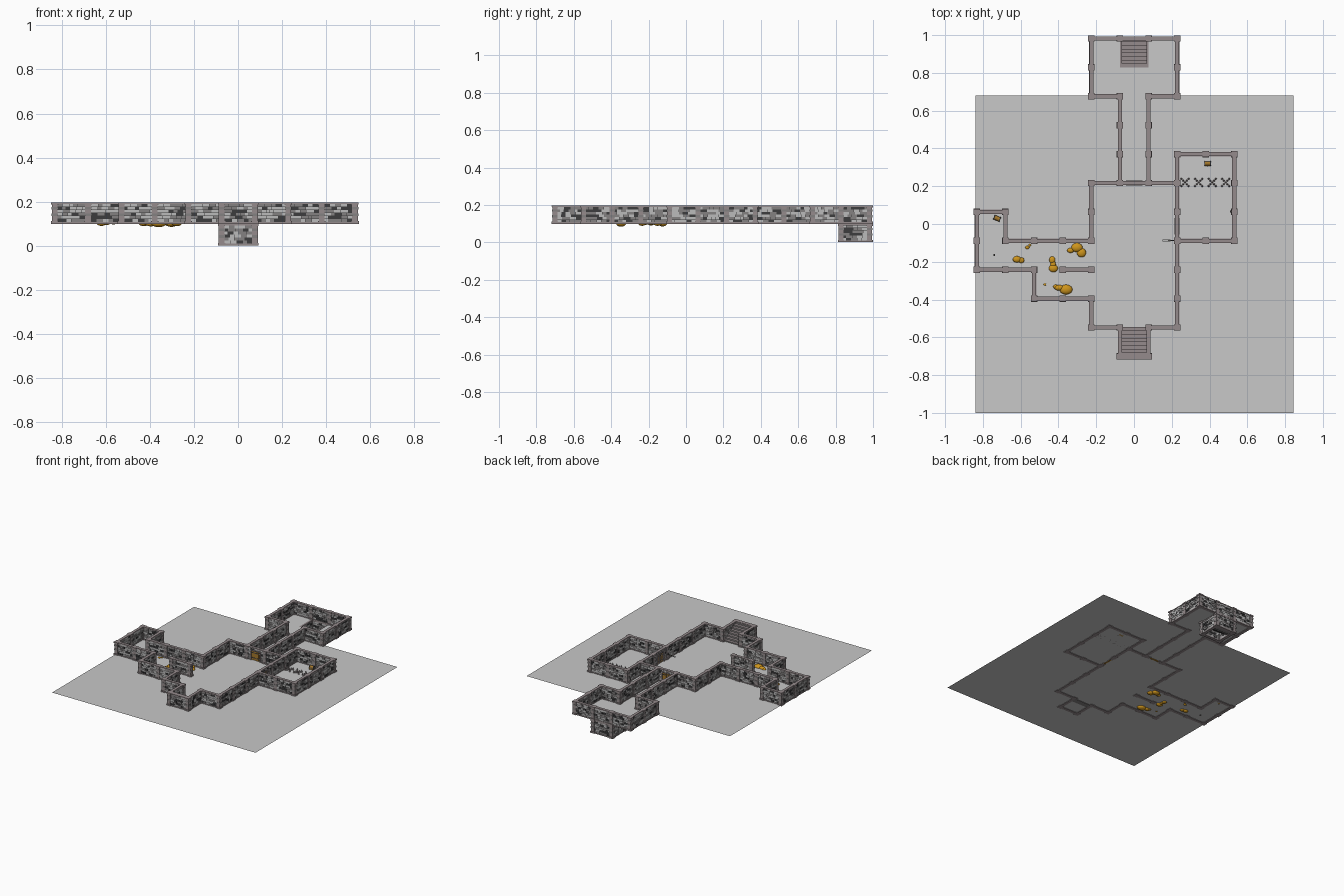
import bpy, bmesh, math, random
from mathutils import Matrix, Vector

if "Cube" in bpy.data.objects:
    bpy.data.objects.remove(bpy.data.objects["Cube"])

random.seed(4)

COLOURS = {
    "trim_stone": (0.30, 0.26, 0.265), "light_brick": (0.50, 0.50, 0.50),
    "mid_brick": (0.23, 0.22, 0.22), "dark_brick": (0.045, 0.045, 0.047),
    "floor_grey": (0.58, 0.58, 0.58), "gold": (0.62, 0.30, 0.012),
    "wood": (0.38, 0.19, 0.025), "iron": (0.07, 0.065, 0.06),
}
NAMES = list(COLOURS)
MATS = []
for n, c in COLOURS.items():
    m = bpy.data.materials.new(n)
    m.diffuse_color = (*c, 1)
    m.use_nodes = True
    m.node_tree.nodes["Principled BSDF"].inputs["Base Color"].default_value = m.diffuse_color
    MATS.append(m)
TRIM, LIGHT, MID, DARK, FLOOR, GOLD, WOOD, IRON = range(8)


def X(i): return -0.832 + 0.1515 * i
def Y(j): return 0.982 - 0.153 * j


def box(bm, M, lo, hi, mat):
    """Box between two corners in the frame M."""
    lo, hi = Vector(lo), Vector(hi)
    S = Matrix.Translation((lo + hi) / 2) @ Matrix.Diagonal((*(hi - lo), 1))
    for v in bmesh.ops.create_cube(bm, size=1, matrix=M @ S)["verts"]:
        for f in v.link_faces:
            f.material_index = mat


def cone(bm, M, r1, r2, h, mat, seg=6):
    r = bmesh.ops.create_cone(bm, cap_ends=True, segments=seg, radius1=r1,
                              radius2=r2, depth=h, matrix=M)
    for v in r["verts"]:
        for f in v.link_faces:
            f.material_index = mat


def finish(bm, name):
    me = bpy.data.meshes.new(name)
    bm.to_mesh(me)
    bm.free()
    for m in MATS:
        me.materials.append(m)
    ob = bpy.data.objects.new(name, me)
    bpy.context.collection.objects.link(ob)
    return ob


I4 = Matrix.Identity(4)
H = 0.098          # height of one storey
ZF = 0.102         # floor level
T = 0.007          # half thickness of wall core


def bricks(bm, M, x0, x1, z0, z1):
    """Wall core with irregular brick courses on both sides."""
    box(bm, M, (x0, -T, z0), (x1, T, z1), DARK)
    rows = max(1, round((z1 - z0) / 0.0135))
    h = (z1 - z0) / rows
    for side in (-1, 1):
        for r in range(rows):
            x = x0
            while x < x1 - 0.002:
                e = x + random.uniform(0.016, 0.036)
                if e > x1 - 0.01:
                    e = x1
                d = T + random.uniform(0.0012, 0.0035)
                mat = random.choice((LIGHT, LIGHT, MID, MID, DARK))
                z = z0 + r * h
                ys = sorted((side * T * 0.8, side * d))
                box(bm, M, (x, ys[0], z + 0.0007), (e - 0.0012, ys[1], z + h - 0.0007), mat)
                x = e


def panel(bm, a, b, base, door=False):
    """One wall bay between two columns."""
    d = b - a
    L = d.length
    M = Matrix.Translation((a.x, a.y, base)) @ Matrix.Rotation(math.atan2(d.y, d.x), 4, 'Z')
    box(bm, M, (0, -0.0105, H - 0.007), (L, 0.0105, H), TRIM)
    if not door:
        box(bm, M, (0, -0.0115, 0), (L, 0.0115, 0.009), TRIM)
        bricks(bm, M, 0.012, L - 0.012, 0.009, H - 0.007)
        return M, L
    o0, o1, top = L / 2 - 0.04, L / 2 + 0.04, 0.076
    for p, q in ((0, o0), (o1, L)):
        box(bm, M, (p, -0.0115, 0), (q, 0.0115, 0.009), TRIM)
    bricks(bm, M, 0.012, o0, 0.009, H - 0.007)
    bricks(bm, M, o1, L - 0.012, 0.009, H - 0.007)
    bricks(bm, M, o0, o1, top, H - 0.007)
    for p in (o0, o1):                      # door jambs and lintel
        box(bm, M, (p - 0.004, -0.013, 0), (p + 0.004, 0.013, top), TRIM)
    box(bm, M, (o0 - 0.004, -0.013, top - 0.004), (o1 + 0.004, 0.013, top + 0.004), TRIM)
    return M, L


def column(bm, x, y, base):
    """Square column with a wider foot and cap and a banded shaft."""
    for r, z0, z1, m in ((0.017, 0, 0.012, TRIM), (0.013, 0.012, H - 0.01, TRIM),
                         (0.0145, 0.035, 0.048, MID), (0.0145, 0.066, 0.077, MID),
                         (0.0165, H - 0.010, H, TRIM)):
        box(bm, I4, (x - r, y - r, base + z0), (x + r, y + r, base + z1), m)


# Wall layout as runs of grid nodes
RUNS = [
    [(5, 2), (4, 2), (4, 0), (7, 0), (7, 2), (6, 2), (6, 5)],
    [(5, 2), (5, 5)],
    [(4, 5), (7, 5), (7, 10), (6, 10), (6, 11)],
    [(4, 5), (4, 7), (1, 7), (1, 6), (0, 6), (0, 8), (2, 8), (2, 9), (4, 9),
     (4, 10), (5, 10), (5, 11), (6, 11)],
    [(3, 8), (4, 8)],
    [(7, 5), (7, 4), (9, 4), (9, 7), (7, 7)],
]
DOORS = {((5, 5), (6, 5)), ((7, 6), (7, 7))}
walls, door_frames, nodes = bmesh.new(), [], set()
for run in RUNS:
    for p, q in zip(run, run[1:]):
        n = max(abs(p[0] - q[0]), abs(p[1] - q[1]))
        sx, sy = (q[0] - p[0]) // n, (q[1] - p[1]) // n
        for k in range(n):
            a = (p[0] + sx * k, p[1] + sy * k)
            b = (a[0] + sx, a[1] + sy)
            nodes |= {a, b}
            isdoor = (a, b) in DOORS
            fr = panel(walls, Vector((X(a[0]), Y(a[1]))), Vector((X(b[0]), Y(b[1]))), 0.099, isdoor)
            if isdoor:
                door_frames.append(fr)
finish(walls, "brick_walls")
cols = bmesh.new()
for i, j in sorted(nodes):
    column(cols, X(i), Y(j), 0.099)
finish(cols, "wall_columns")

# Sunken stair well
well = bmesh.new()
ring = [(5, 0), (6, 0), (6, 1), (5, 1)]
for k in range(4):
    a, b = ring[k], ring[(k + 1) % 4]
    panel(well, Vector((X(a[0]), Y(a[1]))), Vector((X(b[0]), Y(b[1]))), 0.001)
    column(well, X(a[0]), Y(a[1]), 0.001)
finish(well, "stair_well_walls")


def stairs(name, j_low, base):
    """Flight climbing towards the front, with a landing beam at the top."""
    bm = bmesh.new()
    y0, y1, n = Y(j_low), Y(j_low + 1), 8
    s = (y1 - y0) / n
    xa, xb = X(5) + 0.008, X(6) - 0.008
    for k in range(n):
        z = base + (H - 0.002) * (k + 1) / n
        box(bm, I4, (xa, y0 + s * (k + 1), max(base, z - 0.03)), (xb, y0 + s * k, z - 0.003), MID)
        box(bm, I4, (xa, y0 + s * (k + 1), z - 0.003), (xb, y0 + s * k + 0.002, z), TRIM)
    box(bm, I4, (X(5) - 0.017, y1 - 0.017, base + H - 0.006),
        (X(6) + 0.017, y1 + 0.012, base + H), TRIM)
    finish(bm, name)


stairs("stairs_up", 10, 0.099)
stairs("stairs_down", 0, 0.003)

# Ground sheet and back room floor, leaving the stair well open
fl = bmesh.new()
for x0, y0, x1, y1 in ((-0.84, -1.0, 0.845, 0.68), (X(4), 0.68, X(7), Y(1)),
                       (X(4), Y(1), X(5), Y(0)), (X(6), Y(1), X(7), Y(0))):
    f = fl.faces.new([fl.verts.new((x, y, ZF)) for x, y in
                      ((x0, y0), (x1, y0), (x1, y1), (x0, y1))])
    f.material_index = FLOOR
finish(fl, "floor")

# Plank doors with iron bands
for name, (M, L), band in (("corridor_door", door_frames[0], WOOD), ("side_door", door_frames[1], IRON)):
    bm = bmesh.new()
    for k in range(5):
        x = L / 2 - 0.037 + k * 0.0148
        box(bm, M, (x, -0.005, -0.001), (x + 0.0138, 0.005, 0.074), WOOD)
    for z in (0.016, 0.054):
        box(bm, M, (L / 2 - 0.037, -0.0065, z), (L / 2 + 0.037, 0.0065, z + 0.006), IRON)
    if band == IRON:                        # upright bars on the side door
        for k in range(4):
            x = L / 2 - 0.03 + k * 0.019
            box(bm, M, (x, -0.008, 0), (x + 0.005, 0.008, 0.073), TRIM)
    finish(bm, name)

# Chests with rounded lids
for name, x, y, rot in (("chest_east", 0.39, 0.32, 0), ("chest_west", -0.725, 0.03, -0.4)):
    M = Matrix.Translation((x, y, ZF)) @ Matrix.Rotation(rot, 4, 'Z')
    bm = bmesh.new()
    box(bm, M, (-0.017, -0.012, 0), (0.017, 0.012, 0.014), WOOD)
    turn = Matrix.Rotation(math.pi / 2, 4, 'Y')
    cone(bm, M @ Matrix.Translation((0, 0, 0.014)) @ turn, 0.012, 0.012, 0.034, WOOD, 12)
    for s in (-0.0155, 0.0155):
        box(bm, M, (s - 0.0025, -0.013, 0), (s + 0.0025, 0.013, 0.014), IRON)
        cone(bm, M @ Matrix.Translation((s, 0, 0.014)) @ turn, 0.013, 0.013, 0.005, IRON, 12)
    box(bm, M, (-0.003, -0.0145, 0.009), (0.003, -0.012, 0.017), IRON)
    finish(bm, name)

# Smooth golden mounds lying on the floor: x, y, radius x, radius y
bm = bmesh.new()
for x, y, rx, ry in ((-0.62, -0.187, 0.022, 0.017), (-0.597, -0.192, 0.016, 0.015),
                     (-0.565, -0.124, 0.011, 0.009), (-0.552, -0.112, 0.007, 0.006),
                     (-0.433, -0.19, 0.016, 0.019), (-0.428, -0.215, 0.014, 0.022),
                     (-0.427, -0.235, 0.024, 0.020), (-0.302, -0.125, 0.030, 0.024),
                     (-0.278, -0.152, 0.024, 0.024), (-0.336, -0.14, 0.018, 0.013),
                     (-0.36, -0.347, 0.034, 0.026), (-0.395, -0.338, 0.026, 0.015),
                     (-0.415, -0.332, 0.013, 0.011), (-0.472, -0.32, 0.007, 0.006)):
    M = Matrix.Translation((x, y, ZF)) @ Matrix.Diagonal((rx, ry, min(0.018, 0.55 * rx), 1))
    for v in bmesh.ops.create_uvsphere(bm, u_segments=20, v_segments=12, radius=1, matrix=M)["verts"]:
        for f in v.link_faces:
            f.material_index, f.smooth = GOLD, True
finish(bm, "golden_mounds")

# Row of floor spike traps, each spikes set in a cross
bm = bmesh.new()
for x in (0.27, 0.342, 0.414, 0.485):
    M = Matrix.Translation((x, 0.22, ZF))
    for a in (1, -1):
        R = M @ Matrix.Rotation(a * math.pi / 4, 4, 'Z')
        box(bm, R, (-0.029, -0.003, 0), (0.029, 0.003, 0.004), MID)
        for k in (-2, -1, 0, 1, 2):
            cone(bm, R @ Matrix.Translation((k * 0.0135, 0, 0.010)), 0.0055, 0.0005, 0.02, TRIM)
finish(bm, "floor_spikes")

# Small fittings: a bracket beside the side door, a wall lever and a loose stone
bm = bmesh.new()
box(bm, I4, (0.15, -0.093, 0.135), (0.192, -0.083, 0.138), LIGHT)
box(bm, I4, (0.18, -0.09, 0.137), (0.23, -0.086, 0.142), IRON)
box(bm, I4, (0.508, 0.062, 0.13), (0.53, 0.072, 0.15), IRON)
box(bm, I4, (-0.745, -0.17, 0.1), (-0.735, -0.16, 0.11), IRON)
finish(bm, "small_fittings")
